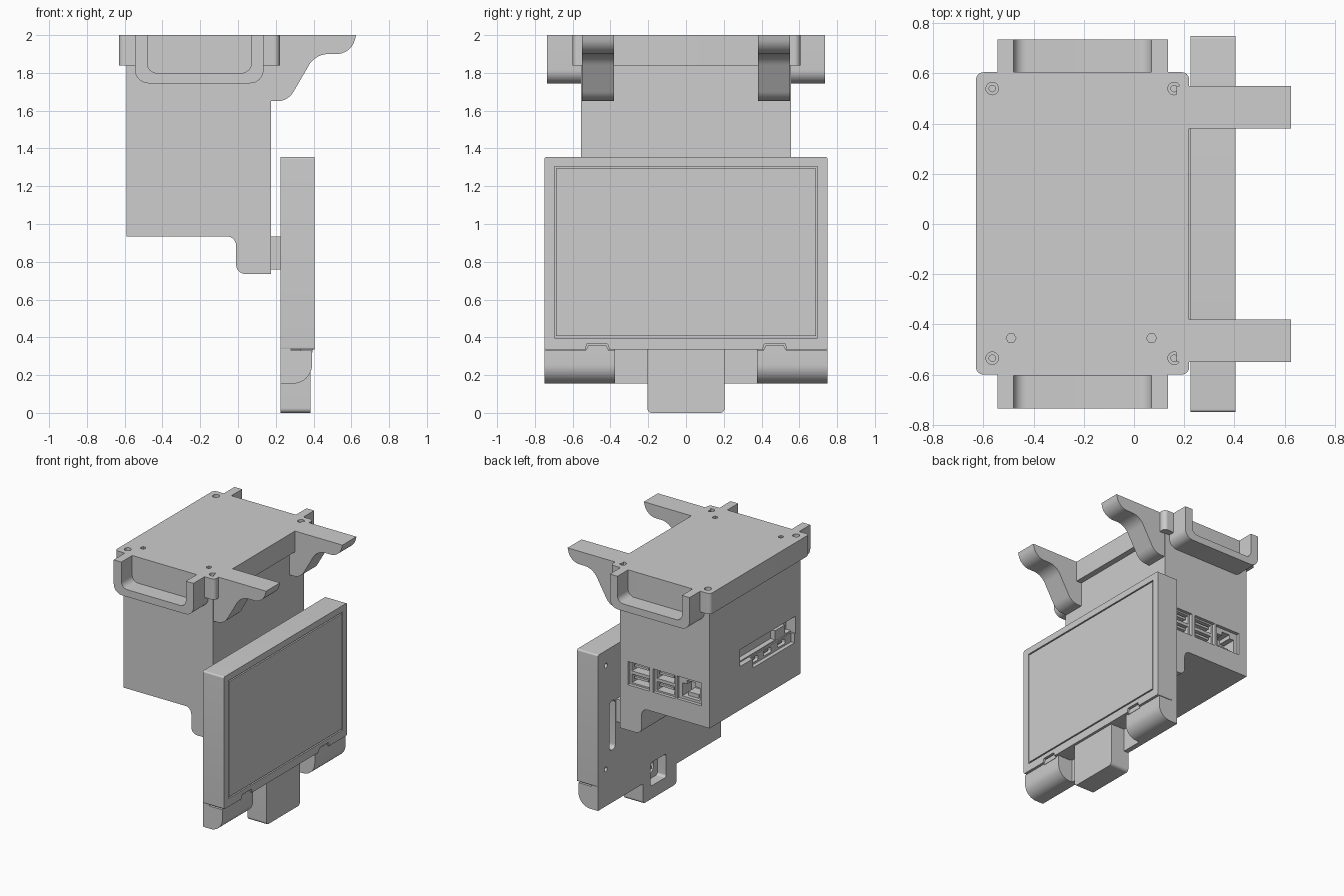
import bpy, bmesh, math
from mathutils import Vector

cube = bpy.data.objects.get("Cube")
if cube:
    bpy.data.objects.remove(cube, do_unlink=True)

grey = bpy.data.materials.new("light grey plastic")
grey.use_nodes = True
colour = (0.61, 0.61, 0.61, 1)
grey.diffuse_color = colour
grey.node_tree.nodes["Principled BSDF"].inputs["Base Color"].default_value = colour


def rounded(points, steps=10):
    """Fillet every (u, v, radius) corner of an outline."""
    out = []
    n = len(points)
    for i, pt in enumerate(points):
        p = Vector((pt[0], pt[1], 0))
        r = pt[2] if len(pt) > 2 else 0
        if not r:
            out.append(p)
            continue
        a = (Vector((*points[i - 1][:2], 0)) - p).normalized()
        b = (Vector((*points[(i + 1) % n][:2], 0)) - p).normalized()
        half = a.angle(b) / 2
        centre = p + (a + b).normalized() * (r / math.sin(half))
        reach = r / math.tan(half)
        s = (p + a * reach - centre).normalized()
        e = (p + b * reach - centre).normalized()
        out += [centre + s.slerp(e, k / steps) * r for k in range(steps + 1)]
    return out


def prism(name, points, axis, lo, hi):
    """Extrude an outline along an axis; outline is in the other two, in order."""
    def place(p, w):
        return {"x": (w, p.x, p.y), "y": (p.x, w, p.y), "z": (p.x, p.y, w)}[axis]
    outline = rounded(points)
    bm = bmesh.new()
    face = bm.faces.new([bm.verts.new(place(p, lo)) for p in outline])
    ext = bmesh.ops.extrude_face_region(bm, geom=[face])
    verts = [v for v in ext["geom"] if isinstance(v, bmesh.types.BMVert)]
    step = Vector(place(Vector(), hi)) - Vector(place(Vector(), lo))
    bmesh.ops.translate(bm, verts=verts, vec=step)
    bmesh.ops.recalc_face_normals(bm, faces=bm.faces)
    mesh = bpy.data.meshes.new(name)
    bm.to_mesh(mesh)
    bm.free()
    mesh.materials.append(grey)
    ob = bpy.data.objects.new(name, mesh)
    bpy.context.collection.objects.link(ob)
    smooth(ob)
    return ob


def smooth(ob):
    ob.data.shade_smooth()
    ob.data.set_sharp_from_angle(angle=math.radians(30))


def rect(u0, u1, v0, v1, r=0):
    return [(u0, v0, r), (u1, v0, r), (u1, v1, r), (u0, v1, r)]


def circle(u, v, r, sides=24):
    return [(u + r * math.cos(k * math.tau / sides), v + r * math.sin(k * math.tau / sides))
            for k in range(sides)]


def cut(ob, points, axis, lo, hi):
    """Subtract a prism and bake the result."""
    cutter = prism("cutter", points, axis, lo, hi)
    cutter.hide_render = True
    mod = ob.modifiers.new("cut", "BOOLEAN")
    mod.operation, mod.solver, mod.object = "DIFFERENCE", "EXACT", cutter
    deps = bpy.context.evaluated_depsgraph_get()
    mesh = bpy.data.meshes.new_from_object(ob.evaluated_get(deps))
    ob.modifiers.clear()
    ob.data = mesh
    bpy.data.objects.remove(cutter, do_unlink=True)
    smooth(ob)


# Top plate with counterbored screw holes and two hex holes
plate = prism("top_plate", rect(-0.63, 0.22, -0.6, 0.605, 0.03), "z", 1.84, 2)
for x in (-0.565, 0.16):
    for y in (-0.535, 0.54):
        cut(plate, circle(x, y, 0.025), "z", 1.95, 2.1)
        cut(plate, circle(x, y, 0.013), "z", 1.86, 2.1)
for x in (-0.49, 0.07):
    cut(plate, circle(x, -0.455, 0.02, 6), "z", 1.9, 2.1)

# Carry handles
for side, label in ((-1, "front"), (1, "back")):
    lo, hi = sorted((side * 0.55, side * 0.735))
    handle = prism(label + "_handle",
                   [(-0.545, 1.745, 0.07), (0.135, 1.745, 0.07), (0.135, 2), (-0.545, 2)],
                   "y", lo, hi)
    lo, hi = sorted((side * 0.603, side * 0.8))
    cut(handle, [(-0.48, 1.8, 0.05), (0.07, 1.8, 0.05), (0.07, 2.1), (-0.48, 2.1)],
        "y", lo, hi)

# Hanging arms
arm = [(0.17, 1.65), (0.265, 1.65, 0.1), (0.41, 1.9, 0.12), (0.6, 1.9, 0.1),
       (0.625, 2), (0.17, 2)]
prism("front_arm", arm, "y", -0.55, -0.38)
prism("back_arm", arm, "y", 0.38, 0.55)

# Electronics case
case = prism("case", [(-0.59, 0.935), (-0.01, 0.935, 0.05), (-0.01, 0.735, 0.05),
                      (0.175, 0.735), (0.175, 1.84), (-0.59, 1.84)], "y", -0.555, 0.555)

# Twin stacked sockets on the back
for x in (-0.2, 0.015):
    cut(case, rect(x - 0.093, x + 0.093, 1.085, 1.265), "y", 0.53, 0.6)
    for z in (1.13, 1.22):
        cut(case, rect(x - 0.075, x + 0.075, z - 0.033, z + 0.033), "y", 0.44, 0.6)
        prism("socket_tongue", rect(x - 0.06, x + 0.06, z, z + 0.018), "y", 0.43, 0.52)

# Network socket on the back
cut(case, rect(-0.52, -0.31, 1.09, 1.265), "y", 0.53, 0.6)
cut(case, rect(-0.49, -0.34, 1.11, 1.21), "y", 0.42, 0.6)
cut(case, rect(-0.45, -0.38, 1.2, 1.24), "y", 0.42, 0.6)
prism("network_contacts", rect(-0.46, -0.37, 1.11, 1.14), "y", 0.41, 0.5)

# Slot and small sockets on the case side
cut(case, rect(-0.49, 0.185, 1.27, 1.4), "x", -0.7, -0.51)
cut(case, rect(-0.48, 0.025, 1.2, 1.3), "x", -0.7, -0.56)
for y in (-0.03, -0.19, -0.36):
    cut(case, rect(y - 0.045, y + 0.045, 1.215, 1.255, 0.012), "x", -0.7, -0.5)
    prism("small_socket_tongue", rect(y - 0.025, y + 0.025, 1.23, 1.24), "x", -0.55, -0.49)
prism("board_edge", rect(-0.49, 0.185, 1.255, 1.28), "x", -0.55, -0.5)
prism("board_connector", rect(-0.42, -0.3, 1.28, 1.35), "x", -0.55, -0.5)

# Bracket joining case and display
prism("display_bracket", rect(-0.53, 0.53, 0.76, 0.935), "x", 0.17, 0.24)

# Display housing with screen recess, latches and rear mounting holes
housing = prism("display_housing", rect(-0.75, 0.75, 0.335, 1.355, 0.012), "x", 0.225, 0.405)
cut(housing, rect(-0.697, 0.697, 0.397, 1.305), "x", 0.39, 0.5)
prism("screen", rect(-0.689, 0.689, 0.407, 1.295), "x", 0.38, 0.405)
for side in (-1, 1):
    y = side * 0.47
    cut(housing, [(y - 0.075, 0.3), (y + 0.075, 0.3), (y + 0.055, 0.365), (y - 0.055, 0.365)],
        "x", 0.37, 0.5)
    prism("latch", [(y - 0.067, 0.32), (y + 0.067, 0.32), (y + 0.048, 0.356), (y - 0.048, 0.356)],
          "x", 0.33, 0.395)
    s = side * 0.575
    cut(housing, rect(s - 0.035, s + 0.035, 0.56, 0.94, 0.03), "x", 0.2, 0.28)
    for z in (0.44, 1.24):
        cut(housing, circle(side * 0.655, z, 0.018), "x", 0.2, 0.28)

# Rounded feet under the display, with a fine gap above
foot = [(0.225, 0.155), (0.392, 0.155, 0.1), (0.392, 0.329), (0.28, 0.329),
        (0.28, 0.34), (0.225, 0.34)]
prism("front_foot", foot, "y", -0.75, -0.375)
prism("back_foot", foot, "y", 0.375, 0.75)
web = prism("lower_web", rect(-0.38, 0.38, 0.155, 0.34), "x", 0.225, 0.265)
cut(web, rect(-0.08, 0.11, 0.1, 0.28), "x", 0.2, 0.3)

# Power socket block
block = prism("power_block", [(-0.205, 0, 0.025), (0.205, 0, 0.025), (0.205, 0.34), (-0.205, 0.34)],
              "x", 0.225, 0.385)
cut(block, rect(-0.08, 0.11, 0.1, 0.28, 0.02), "x", 0.2, 0.3)
cut(block, circle(0.015, 0.19, 0.05), "x", 0.2, 0.35)
prism("power_pin", circle(0.015, 0.19, 0.015), "x", 0.29, 0.36)
